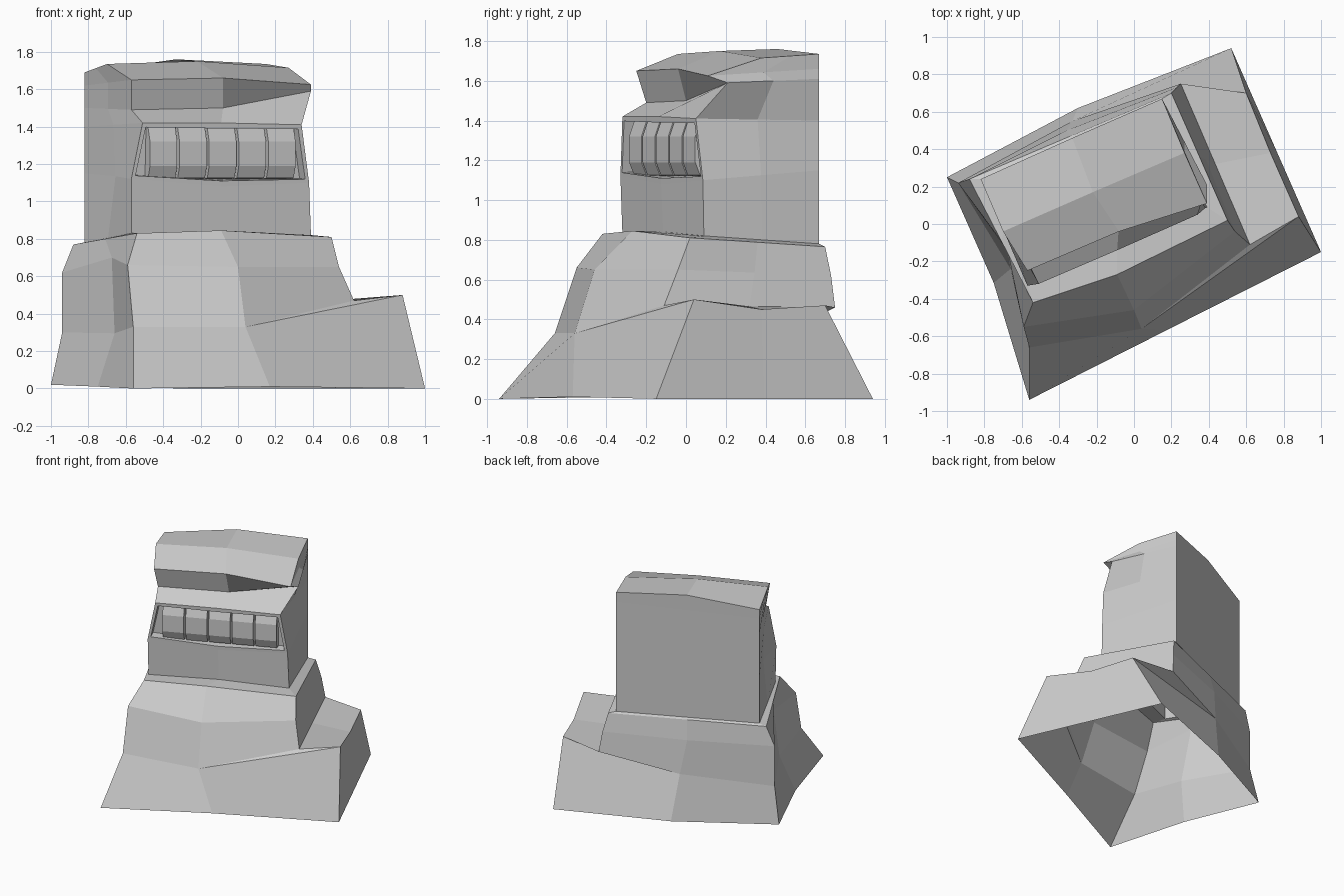
import bpy, bmesh
from mathutils import Vector

if "Cube" in bpy.data.objects:
    bpy.data.objects.remove(bpy.data.objects["Cube"])


def ring(fl, fm, fr, br, bl, bm=None, dent=(0, 0, 0)):
    """Eight points counter-clockwise; unstated side mid points are averaged."""
    fl, fm, fr, br, bl = (Vector(p) for p in (fl, fm, fr, br, bl))
    bm = Vector(bm) if bm else (br + bl) / 2
    return [fl, fm, fr, (fr + br) / 2, br, bm, bl, (fl + bl) / 2 + Vector(dent)]


def finish(name, bm):
    me = bpy.data.meshes.new(name)
    bm.to_mesh(me)
    bm.free()
    ob = bpy.data.objects.new(name, me)
    bpy.context.collection.objects.link(ob)
    return ob


def loft(name, rings, cap=False, recess=None):
    """Skin a stack of rings; the bottom stays open."""
    bm = bmesh.new()
    rows = [[bm.verts.new(p) for p in r] for r in rings]
    opening = []
    for k, (a, b) in enumerate(zip(rows, rows[1:])):
        for i in range(8):
            j = (i + 1) % 8
            f = bm.faces.new((a[i], a[j], b[j], b[i]))
            if k == recess and i < 2:
                opening.append(f)
    if cap:
        t = rows[-1]
        bm.faces.new([t[i] for i in (0, 1, 5, 6, 7)])
        bm.faces.new([t[i] for i in (1, 2, 3, 4, 5)])
    bm.normal_update()
    if opening:
        bmesh.ops.inset_region(bm, faces=opening, thickness=0.03, depth=0)
        bmesh.ops.inset_region(bm, faces=opening, thickness=0.002, depth=-0.07)
    bmesh.ops.remove_doubles(bm, verts=bm.verts, dist=0.0005)
    return finish(name, bm)


# flared rock base with a step on the right side
foot = ring((-.56, -.94, 0), (.17, -.57, .01), (1, -.15, 0), (.52, .94, 0),
            (-1, .25, .02), (-.3, .62, 0), (.03, .03, 0))
step_in = ring((-.56, -.66, .33), (.04, -.56, .33), (.62, -.11, .47),
               (.25, .75, .46), (-.94, .22, .30), (-.33, .55, .36), (.09, -.02, -.02))
step_out = [p.copy() for p in step_in]
step_out[2:5] = [Vector((.88, .04, .50)), Vector((.73, .38, .45)), Vector((.60, .70, .47))]
upper = ring((-.59, -.55, .66), (0, -.46, .65), (.54, -.04, .65), (.23, .73, .62),
             (-.94, .22, .62), (-.36, .5, .62), (.09, .02, .06))
shoulder = ring((-.54, -.42, .83), (-.09, -.27, .845), (.50, .02, .81),
                (.20, .70, .765), (-.88, .24, .77))
neck = ring((-.57, -.32, .83), (-.09, -.115, .84), (.39, .09, .82),
            (.15, .67, .78), (-.82, .24, .78))
loft("rock_base", [foot, step_out, step_in, upper, shoulder, neck])

# head block with an overhanging brow and a recessed front slot
chin = ring((-.57, -.33, 1.12), (-.09, -.125, 1.08), (.38, .085, 1.10),
            (.15, .67, 1.15), (-.82, .24, 1.15), dent=(.04, 0, 0))
lip = ring((-.51, -.32, 1.42), (-.09, -.14, 1.42), (.34, .05, 1.41),
           (.15, .67, 1.40), (-.82, .24, 1.40))
brow_under = ring((-.57, -.20, 1.49), (-.08, 0, 1.50), (.39, .21, 1.59),
                  (.15, .67, 1.61), (-.82, .24, 1.50))
brow = ring((-.57, -.25, 1.65), (-.08, -.04, 1.66), (.39, .11, 1.625),
            (.15, .67, 1.66), (-.82, .24, 1.62))
crown = ring((-.70, -.04, 1.735), (-.22, .17, 1.75), (.27, .38, 1.715),
             (.15, .67, 1.735), (-.82, .24, 1.69), (-.33, .46, 1.76))
loft("head", [neck, chin, lip, brow_under, brow, crown], cap=True, recess=1)

# row of five bevelled blocks in the slot
along = Vector((.96, .41, 0)).normalized()
out = Vector((along.y, -along.x, 0))
start = Vector((-.475, -.275, 0))
profile = [(-.06, 1.12), (-.015, 1.125), (.012, 1.19), (.012, 1.32), (-.015, 1.395), (-.06, 1.40)]
pitch = .172
for n in range(5):
    bm = bmesh.new()
    ends = []
    for s in (n * pitch, n * pitch + .158):
        ends.append([bm.verts.new(start + along * s + out * d + Vector((0, 0, z)))
                     for d, z in profile])
    a, b = ends
    for i in range(6):
        j = (i + 1) % 6
        bm.faces.new((a[i], b[i], b[j], a[j]))
    bm.faces.new(a)
    bm.faces.new(b[::-1])
    bmesh.ops.recalc_face_normals(bm, faces=bm.faces)
    finish(f"front_block_{n + 1}", bm)
